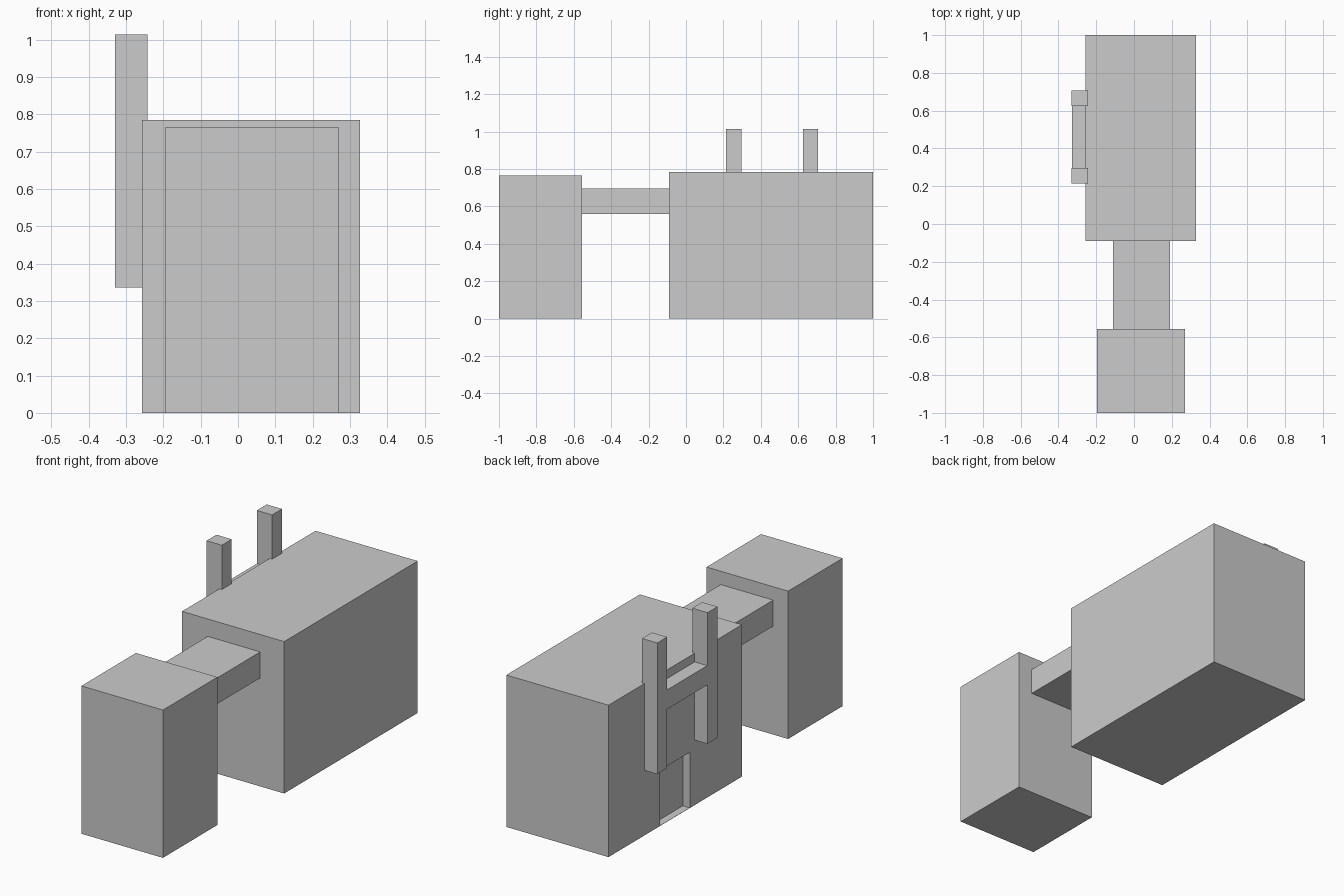
import bpy

if "Cube" in bpy.data.objects:
    bpy.data.objects.remove(bpy.data.objects["Cube"])


def box(name, x, y, z):
    """Axis-aligned box from (min, max) ranges."""
    bpy.ops.mesh.primitive_cube_add(
        size=1, location=[(a + b) / 2 for a, b in (x, y, z)])
    obj = bpy.context.object
    obj.name = name
    obj.scale = [b - a for a, b in (x, y, z)]
    bpy.ops.object.transform_apply(location=False, rotation=False, scale=True)
    return obj


# Two buildings and the raised walkway joining them
main = box("main_block", (-0.257, 0.327), (-0.09, 1.0), (0, 0.785))
box("small_block", (-0.195, 0.271), (-1.0, -0.555), (0, 0.764))
box("walkway", (-0.11, 0.19), (-0.555, -0.09), (0.56, 0.695))

# Shallow doorway recess in the left wall, keeping a thin floor
cutter = box("doorway_cutter", (-0.40, -0.217), (0.336, 0.58), (0.001, 0.288))
cutter.hide_render = True
cutter.hide_set(True)
cut = main.modifiers.new("doorway", 'BOOLEAN')
cut.operation = 'DIFFERENCE'
cut.solver = 'EXACT'
cut.object = cutter

# H-shaped frame over the doorway: two posts and a crossbar
for side, y in (("front", 0.215), ("back", 0.625)):
    box(side + "_post", (-0.33, -0.243), (y, y + 0.081), (0.336, 1.014))
box("crossbar", (-0.329, -0.25), (0.29, 0.63), (0.64, 0.74))
